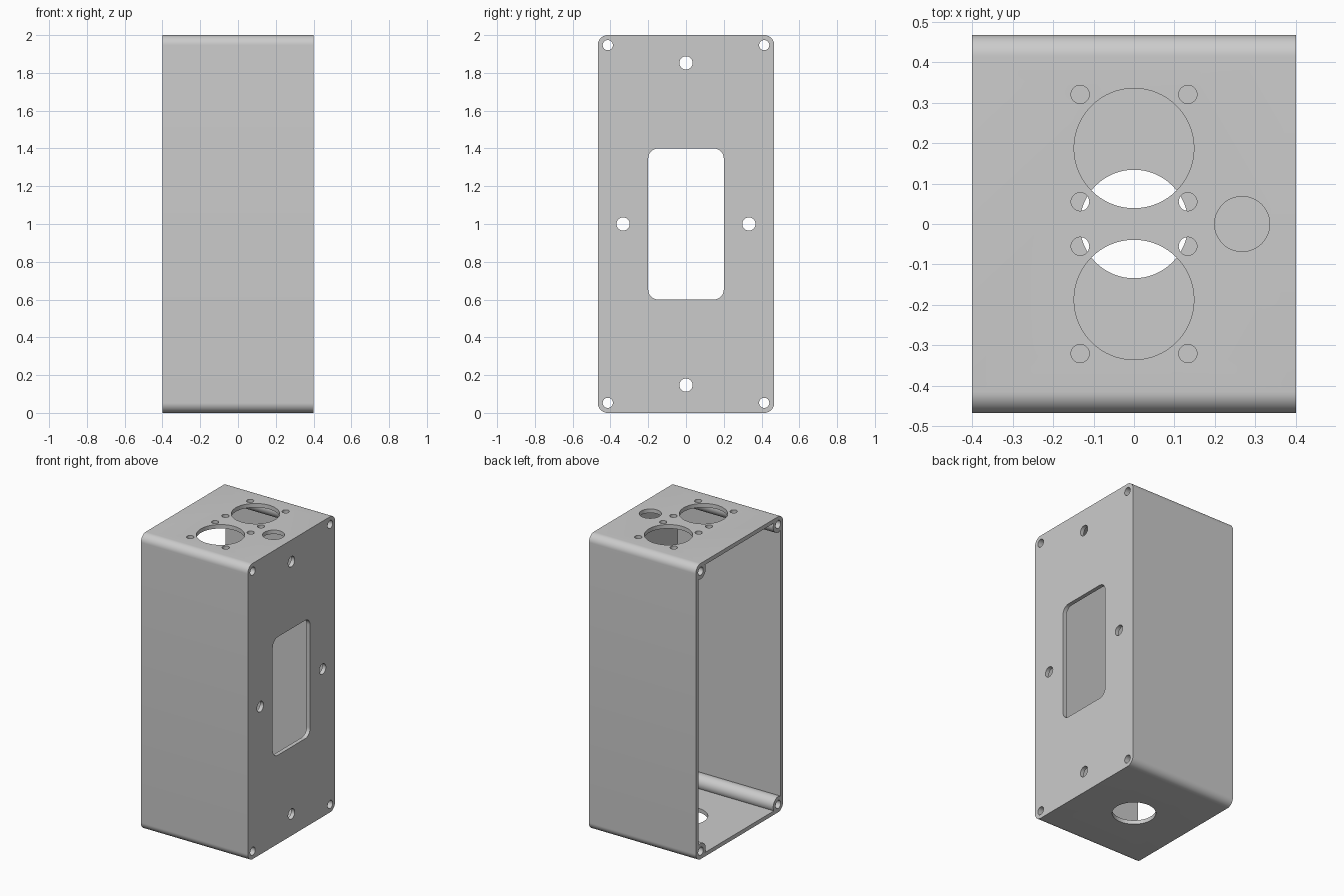
import bpy, bmesh
from math import cos, sin, pi, radians

if "Cube" in bpy.data.objects:
    bpy.data.objects.remove(bpy.data.objects["Cube"])

WALL, CORNER = 0.027, 0.053
HALF_X, HALF_Y, HEIGHT = 0.4, 0.467, 2.0
POST_Y, POST_Z = HALF_Y - CORNER, HEIGHT / 2 - CORNER

grey = bpy.data.materials.new("light_grey")
grey.use_nodes = True
colour = (0.6, 0.6, 0.6, 1)
grey.diffuse_color = colour
grey.node_tree.nodes["Principled BSDF"].inputs["Base Color"].default_value = colour


def prism(name, points, axis, low, high):
    """Extrude a closed 2D outline along x (points are y, z) or z (points are x, y)."""
    bm = bmesh.new()
    place = (lambda a, b: (low, a, b)) if axis == "x" else (lambda a, b: (a, b, low))
    face = bm.faces.new([bm.verts.new(place(a, b)) for a, b in points])
    out = bmesh.ops.extrude_face_region(bm, geom=[face])
    shift = (high - low, 0, 0) if axis == "x" else (0, 0, high - low)
    verts = [v for v in out["geom"] if isinstance(v, bmesh.types.BMVert)]
    bmesh.ops.translate(bm, verts=verts, vec=shift)
    bmesh.ops.recalc_face_normals(bm, faces=bm.faces)
    mesh = bpy.data.meshes.new(name)
    bm.to_mesh(mesh)
    bm.free()
    obj = bpy.data.objects.new(name, mesh)
    bpy.context.collection.objects.link(obj)
    return obj


def circle(a, b, r, n=48):
    return [(a + r * cos(2 * pi * i / n), b + r * sin(2 * pi * i / n)) for i in range(n)]


def rounded(half_a, half_b, b0, r, n=12):
    points = []
    for k, (sa, sb) in enumerate([(1, 1), (-1, 1), (-1, -1), (1, -1)]):
        for i in range(n + 1):
            t = (k + i / n) * pi / 2
            points.append((sa * (half_a - r) + r * cos(t), b0 + sb * (half_b - r) + r * sin(t)))
    return points


def cut(target, cutter):
    """Subtract the cutter and discard it."""
    mod = target.modifiers.new("cut", "BOOLEAN")
    mod.operation, mod.solver, mod.object = "DIFFERENCE", "EXACT", cutter
    bpy.ops.object.select_all(action="DESELECT")
    bpy.context.view_layer.objects.active = target
    target.select_set(True)
    bpy.ops.object.modifier_apply(modifier=mod.name)
    bpy.data.objects.remove(cutter)


# Rounded outer housing
housing = prism("enclosure_housing", rounded(HALF_Y, HEIGHT / 2, 1, CORNER), "x", -HALF_X, HALF_X)
housing.data.materials.append(grey)

# Cavity open at the -x side, leaving four corner screw posts
inner_y, inner_z = HALF_Y - WALL, HEIGHT / 2 - WALL
corners = [(-inner_y, 1 - inner_z), (inner_y, 1 - inner_z), (inner_y, 1 + inner_z), (-inner_y, 1 + inner_z)]
cavity = prism("cavity_cutter", corners, "x", -0.5, HALF_X - WALL)
posts = [(sy * POST_Y, 1 + sz * POST_Z) for sy in (-1, 1) for sz in (-1, 1)]
for y, z in posts:
    cut(cavity, prism("post_cutter", circle(y, z, CORNER + 0.0005), "x", -0.6, 0.6))
cut(housing, cavity)

# Screw holes along the posts and through the side panel
for y, z in posts:
    cut(housing, prism("post_hole", circle(y, z, 0.027, 32), "x", -0.5, 0.5))
for y, z in [(0, 0.147), (0, 1.853), (-0.333, 1), (0.333, 1)]:
    cut(housing, prism("panel_hole", circle(y, z, 0.035, 32), "x", 0.3, 0.5))

# Rounded window in the side panel
cut(housing, prism("window_cutter", rounded(0.2, 0.4, 1, CORNER), "x", 0.3, 0.5))

# Two sockets with four screws each, and a button hole, in the top
for side in (-1, 1):
    cut(housing, prism("socket_hole", circle(0, side * 0.187, 0.148, 64), "z", 1.9, 2.1))
    for x in (-0.133, 0.133):
        for y in (0.055, 0.32):
            cut(housing, prism("socket_screw_hole", circle(x, side * y, 0.0225, 32), "z", 1.9, 2.1))
cut(housing, prism("button_hole", circle(0.267, 0, 0.068), "z", 1.9, 2.1))

# Cable hole in the bottom
cut(housing, prism("cable_hole", circle(0, 0, 0.134, 64), "z", -0.1, 0.1))

bpy.ops.object.select_all(action="DESELECT")
housing.select_set(True)
bpy.context.view_layer.objects.active = housing
bpy.ops.object.shade_smooth_by_angle(angle=radians(30))
